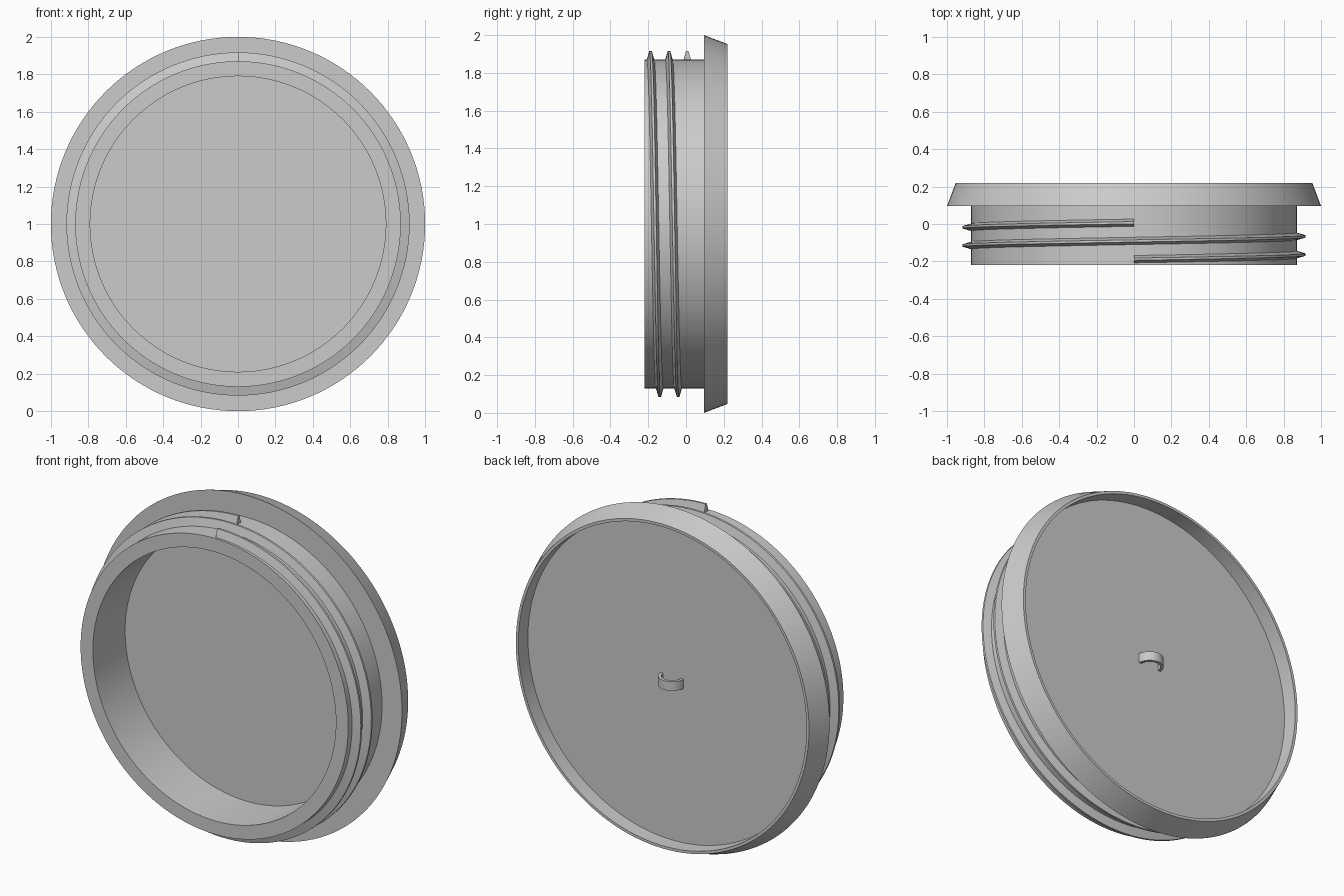
import bpy, bmesh, math

if "Cube" in bpy.data.objects:
    bpy.data.objects.remove(bpy.data.objects["Cube"])

SEG = 128
CZ = 1.0  # height of the cap's axis, which runs along y

grey = bpy.data.materials.new("plain grey")
grey.diffuse_color = (0.6, 0.6, 0.6, 1)
grey.use_nodes = True
grey.node_tree.nodes["Principled BSDF"].inputs["Base Color"].default_value = grey.diffuse_color


def finish(name, bm):
    bmesh.ops.recalc_face_normals(bm, faces=bm.faces)
    mesh = bpy.data.meshes.new(name)
    bm.to_mesh(mesh)
    bm.free()
    mesh.materials.append(grey)
    ob = bpy.data.objects.new(name, mesh)
    bpy.context.collection.objects.link(ob)
    bpy.ops.object.select_all(action='DESELECT')
    ob.select_set(True)
    bpy.context.view_layer.objects.active = ob
    bpy.ops.object.shade_smooth_by_angle(angle=math.radians(30))
    return ob


def sweep(name, section, turns=1.0, lead=0.0):
    """Sweep a (radius, y) section about the y axis; lead is the y rise per turn."""
    bm = bmesh.new()
    closed = lead == 0
    steps = int(SEG * turns)
    rings = []
    for i in range(steps if closed else steps + 1):
        t = 2 * math.pi * i / SEG
        rings.append([bm.verts.new((r * math.sin(t), y + lead * i / SEG, CZ + r * math.cos(t)))
                      for r, y in section])
    n = len(section)
    for i in range(steps):
        a, b = rings[i], rings[(i + 1) % len(rings)]
        # a revolved body has an open section, closed by end discs
        for j in range(n - 1 if closed else n):
            k = (j + 1) % n
            bm.faces.new((a[j], a[k], b[k], b[j]))
    if closed:
        bm.faces.new([r[0] for r in rings])
        bm.faces.new([r[-1] for r in rings])
    else:
        bm.faces.new(rings[0])
        bm.faces.new(rings[-1])
    return finish(name, bm)


# Cap: hollow plug, tapered flange and recessed back
sweep("cap_body", [(0.79, 0.08), (0.79, -0.219), (0.87, -0.219), (0.87, 0.095),
                   (1.0, 0.095), (0.953, 0.219), (0.937, 0.219), (0.937, 0.13)])

# Two-turn screw thread
sweep("screw_thread", [(0.865, -0.209), (0.917, -0.194), (0.917, -0.182), (0.865, -0.167)],
      turns=2, lead=0.0975)

# Small arched pull loop on the recessed back
bm = bmesh.new()
rings = []
for i in range(25):
    t = math.pi * i / 24
    rings.append([bm.verts.new((r * math.cos(t), 0.128 + r * math.sin(t), CZ + z))
                  for r, z in ((0.058, -0.027), (0.075, -0.027), (0.075, 0.027), (0.058, 0.027))])
for a, b in zip(rings, rings[1:]):
    for j in range(4):
        k = (j + 1) % 4
        bm.faces.new((a[j], a[k], b[k], b[j]))
bm.faces.new(rings[0])
bm.faces.new(rings[-1])
finish("pull_loop", bm)
